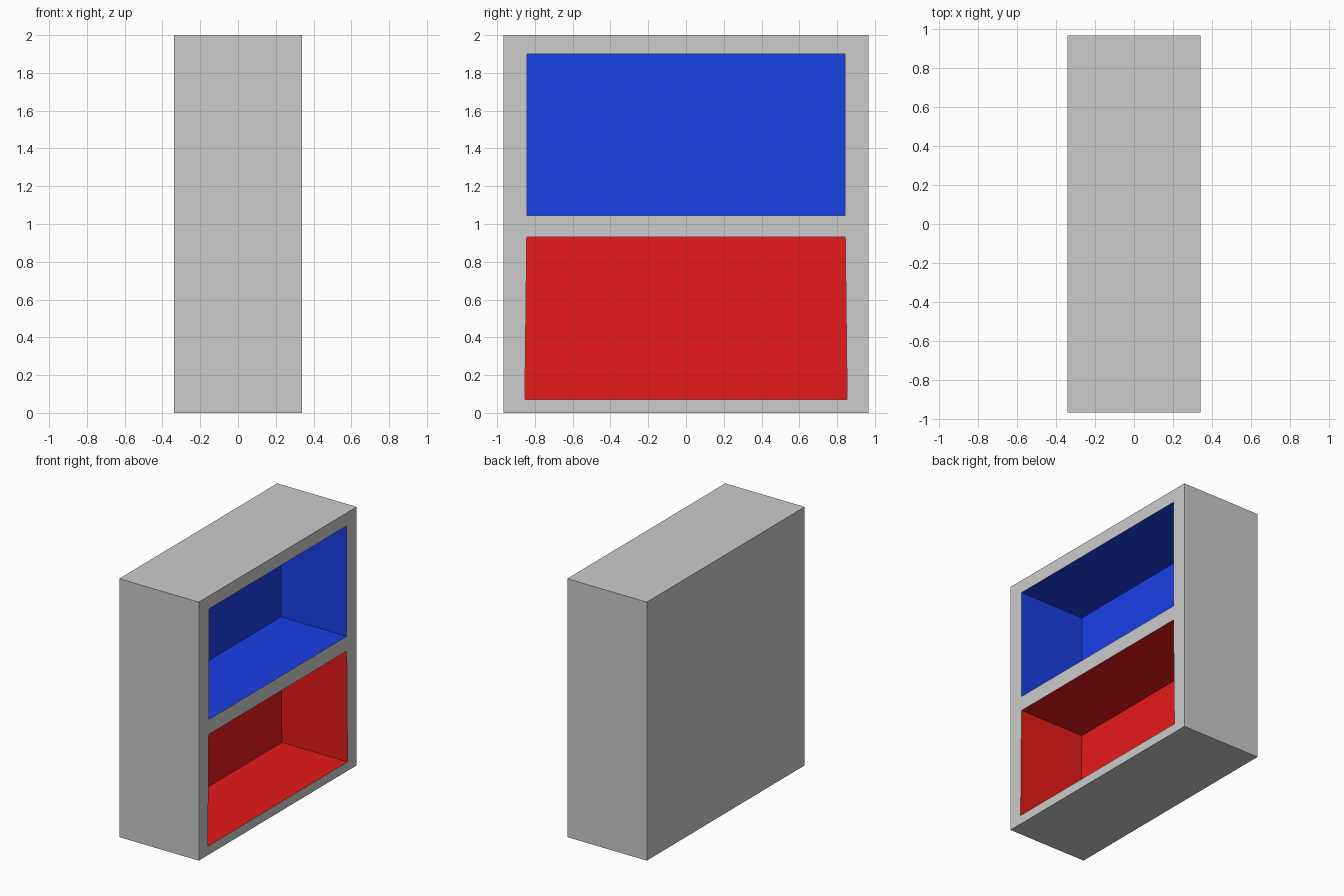
import bpy, bmesh

if "Cube" in bpy.data.objects:
    bpy.data.objects.remove(bpy.data.objects["Cube"])

HX, HY, H = 0.34, 0.965, 2.0      # half depth, half width, height
BACK = -0.222                     # inner back wall of both compartments


def finish(name, bm, color=None):
    me = bpy.data.meshes.new(name)
    bm.to_mesh(me)
    bm.free()
    ob = bpy.data.objects.new(name, me)
    bpy.context.collection.objects.link(ob)
    if color:
        mat = bpy.data.materials.new(name + "_paint")
        mat.diffuse_color = color
        mat.use_nodes = True
        mat.node_tree.nodes["Principled BSDF"].inputs["Base Color"].default_value = mat.diffuse_color
        me.materials.append(mat)
    return ob


# Rows of the open side: (height, half width of the opening)
rows = [(0, 0.853), (0.07, 0.853), (0.93, 0.843),
        (1.045, 0.843), (1.90, 0.843), (H, 0.843)]

# Cabinet: box whose open side is a frame around two compartments
bm = bmesh.new()
bmesh.ops.create_cube(bm, size=1)
for v in bm.verts:
    v.co = (v.co.x * 2 * HX, v.co.y * 2 * HY, (v.co.z + 0.5) * H)
side = [f for f in bm.faces if f.calc_center_median().x > HX - 0.01]
bmesh.ops.delete(bm, geom=side, context='FACES_ONLY')
grid = [[bm.verts.new((HX, y, z)) for y in (-HY, -w, w, HY)] for z, w in rows]
for r in range(5):
    for c in range(3):
        if c == 1 and r in (1, 3):
            continue
        bm.faces.new((grid[r][c], grid[r][c + 1],
                      grid[r + 1][c + 1], grid[r + 1][c]))
bmesh.ops.remove_doubles(bm, verts=bm.verts, dist=0.0001)
finish("cabinet", bm)


# Compartment linings: five inward-facing walls each
def lining(name, low, high, color):
    bm = bmesh.new()
    (z0, w0), (z1, w1) = low, high
    outline = [(-w0, z0), (w0, z0), (w1, z1), (-w1, z1)]
    front = [bm.verts.new((HX, y, z)) for y, z in outline]
    rear = [bm.verts.new((BACK, y, z)) for y, z in outline]
    bm.faces.new(rear)
    for i in range(4):
        j = (i + 1) % 4
        bm.faces.new((front[i], front[j], rear[j], rear[i]))
    finish(name, bm, color)


lining("lower_compartment", rows[1], rows[2], (0.8, 0.01, 0.01, 1))
lining("upper_compartment", rows[3], rows[4], (0.01, 0.05, 0.8, 1))
